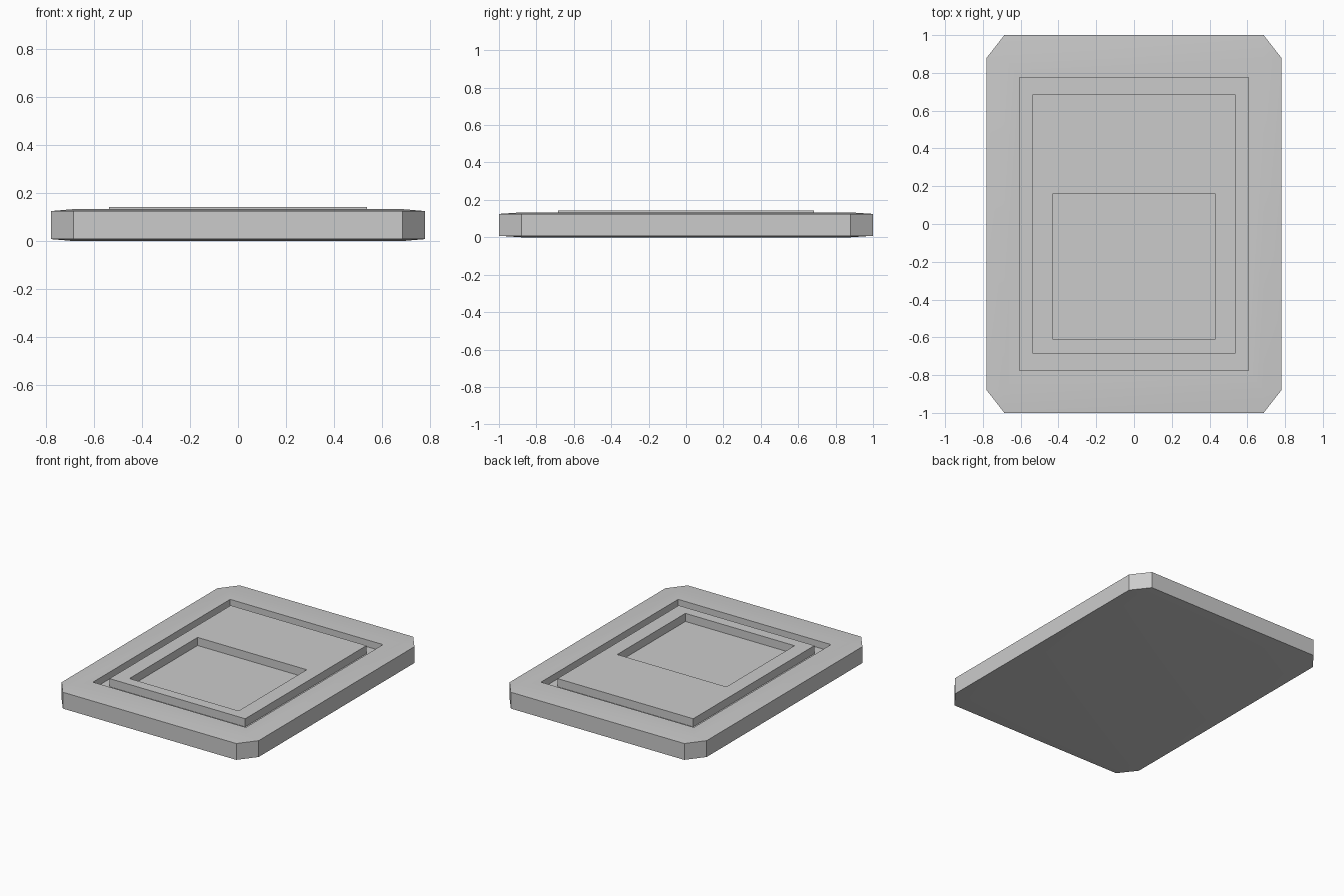
import bpy, bmesh
from mathutils import Vector

if "Cube" in bpy.data.objects:
    bpy.data.objects.remove(bpy.data.objects["Cube"])


def box(name, lo, hi, bevel=0.0):
    """Box between two corners; bevel is cut on the unscaled cube, so it stretches with the sides."""
    lo, hi = Vector(lo), Vector(hi)
    bm = bmesh.new()
    bmesh.ops.create_cube(bm, size=2)
    if bevel:
        bmesh.ops.bevel(bm, geom=bm.edges[:], offset=bevel, segments=1,
                        affect='EDGES', profile=0.5)
    bmesh.ops.scale(bm, vec=(hi - lo) / 2, verts=bm.verts)
    bmesh.ops.translate(bm, vec=(hi + lo) / 2, verts=bm.verts)
    me = bpy.data.meshes.new(name)
    bm.to_mesh(me)
    bm.free()
    ob = bpy.data.objects.new(name, me)
    bpy.context.collection.objects.link(ob)
    return ob


def activate(ob):
    bpy.ops.object.select_all(action='DESELECT')
    ob.select_set(True)
    bpy.context.view_layer.objects.active = ob


def cut(ob, lo, hi):
    """Subtract a box from an object."""
    cutter = box("cutter", lo, hi)
    mod = ob.modifiers.new("cut", 'BOOLEAN')
    mod.operation = 'DIFFERENCE'
    mod.solver = 'EXACT'
    mod.object = cutter
    activate(ob)
    bpy.ops.object.modifier_apply(modifier=mod.name)
    bpy.data.objects.remove(cutter, do_unlink=True)


FLOOR = 0.084   # level of the recess floor

# Base slab with chamfered corners and a sunken tray
base = box("base_slab", (-0.78, -1, 0), (0.78, 1, 0.133), bevel=0.12)
cut(base, (-0.605, -0.775, FLOOR), (0.605, 0.775, 0.3))
activate(base)
bpy.ops.object.shade_smooth_by_angle(angle=0.52)

# Raised panel standing in the tray, with a window down to the tray floor
panel = box("raised_panel", (-0.537, -0.685, FLOOR - 0.01), (0.537, 0.685, 0.142))
cut(panel, (-0.432, -0.61, 0), (0.432, 0.16, 0.3))
